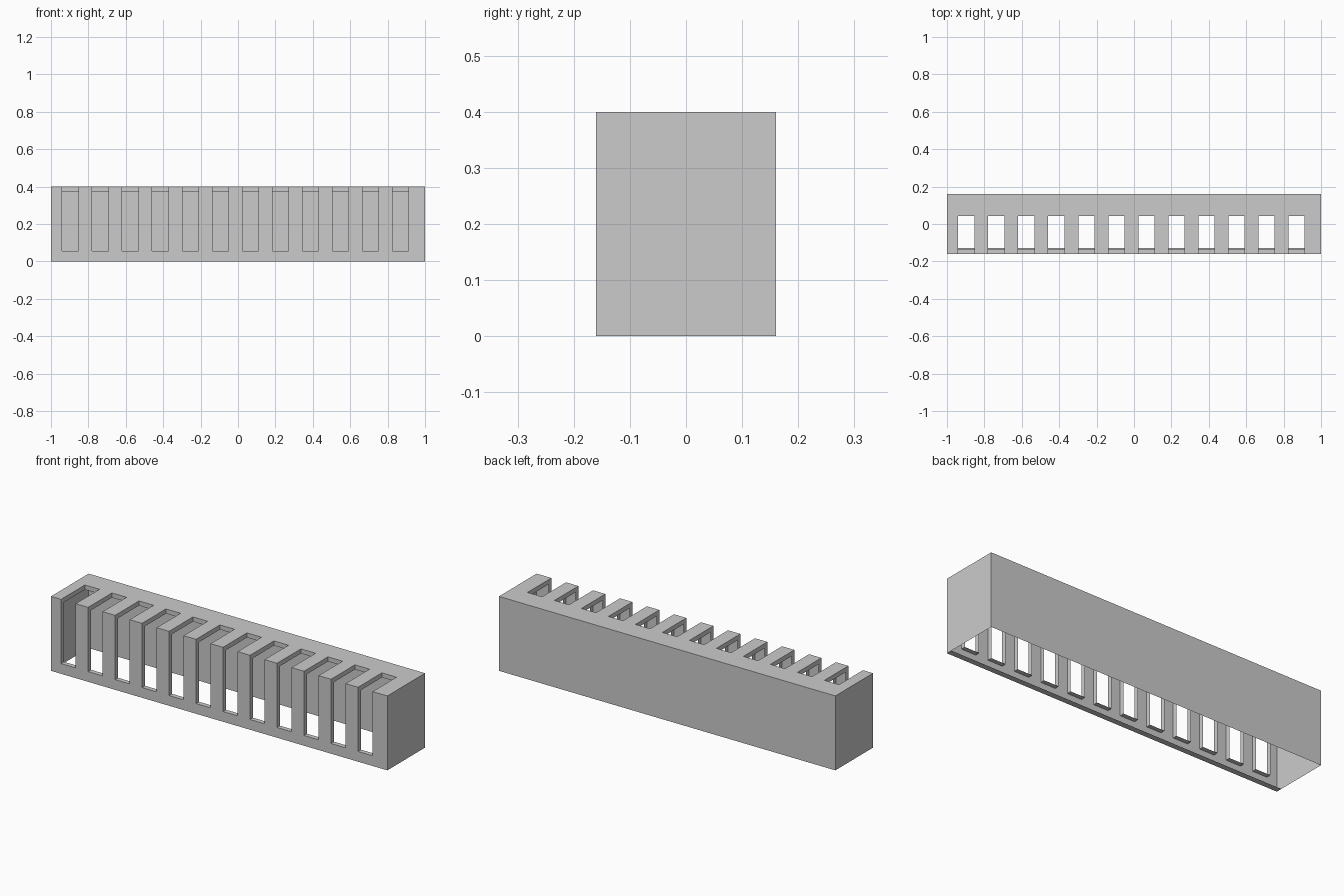
import bpy, bmesh

if "Cube" in bpy.data.objects:
    bpy.data.objects.remove(bpy.data.objects["Cube"])

L, D, H = 1.0, 0.16, 0.40            # half length, half depth, height
SLOTS, FIRST, PITCH, WIDTH = 12, -0.94, 0.1605, 0.087
SILL, BACK = 0.055, 0.043            # slot ends: on the front and on the top
LIP, FLANGE = 0.025, 0.032


def new_object(name, bm):
    bmesh.ops.remove_doubles(bm, verts=bm.verts, dist=1e-5)
    mesh = bpy.data.meshes.new(name)
    bm.to_mesh(mesh)
    bm.free()
    obj = bpy.data.objects.new(name, mesh)
    bpy.context.collection.objects.link(obj)
    return obj


def face(bm, pts):
    return bm.faces.new([bm.verts.new(p) for p in pts])


def strip(bm, x0, x1, a, b):
    # quad between two (y, z) profile points, spanning x0..x1
    face(bm, [(x0, *a), (x1, *a), (x1, *b), (x0, *b)])


slots = [(FIRST + i * PITCH, FIRST + i * PITCH + WIDTH) for i in range(SLOTS)]
cuts = [-L] + [x for s in slots for x in s] + [L]

# Thin shell, open underneath, with slots wrapping from front to top
profile = [(-D, 0), (-D, SILL), (-D, H), (BACK, H), (D, H)]
bm = bmesh.new()
for i, (x0, x1) in enumerate(zip(cuts, cuts[1:])):
    for j, (a, b) in enumerate(zip(profile, profile[1:])):
        if i % 2 == 1 and j in (1, 2):
            continue
        strip(bm, x0, x1, a, b)
strip(bm, -L, L, (D, H), (D, 0))
face(bm, [(L, -D, 0), (L, D, 0), (L, D, H), (L, -D, H)])
face(bm, [(-L, D, 0), (-L, -D, 0), (-L, -D, H), (-L, D, H)])
new_object("shell", bm)

# Inward lips around each slot
outer = [(-D, SILL), (-D, H), (BACK, H)]
inner = [(-D + LIP, SILL), (-D + LIP, H - LIP), (BACK, H - LIP)]
bm = bmesh.new()
for x0, x1 in slots:
    for k in (0, 1):
        quad = [outer[k], outer[k + 1], inner[k + 1], inner[k]]
        face(bm, [(x0, *p) for p in quad])
        face(bm, [(x1, *p) for p in reversed(quad)])
    strip(bm, x0, x1, outer[0], inner[0])
    strip(bm, x0, x1, inner[2], outer[2])
new_object("slot_lips", bm)

# Narrow flange under the front wall
bm = bmesh.new()
strip(bm, -L, L, (-D + FLANGE, 0), (-D, 0))
new_object("front_flange", bm)
